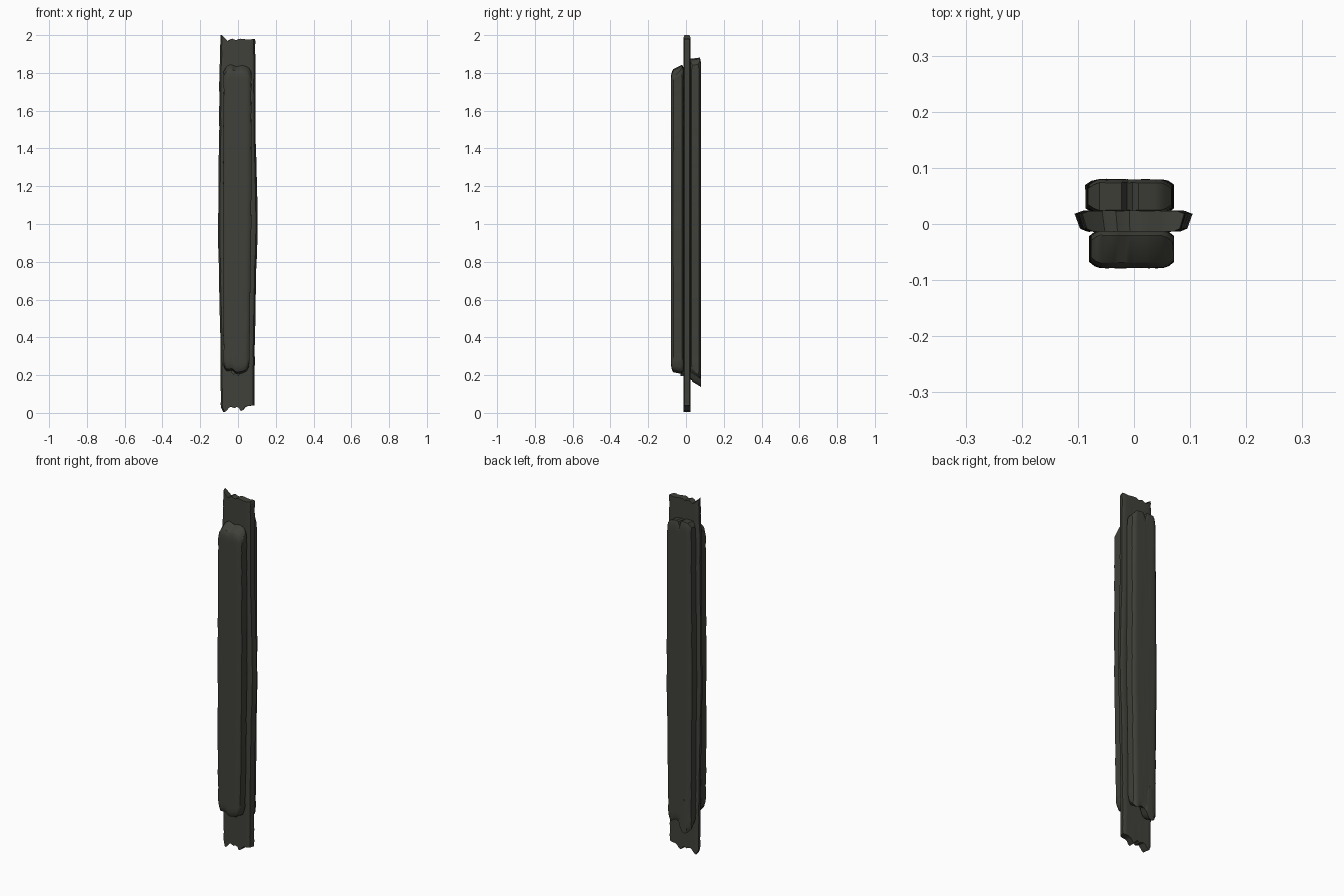
import bpy, bmesh, math, random

if "Cube" in bpy.data.objects:
    bpy.data.objects.remove(bpy.data.objects["Cube"])

random.seed(4)

wood = bpy.data.materials.new("dark weathered wood")
wood.diffuse_color = (0.052, 0.052, 0.043, 1)
wood.use_nodes = True
wood.node_tree.nodes["Principled BSDF"].inputs["Base Color"].default_value = wood.diffuse_color


def lerp(table, t):
    """Piecewise linear lookup in a list of (t, value) pairs."""
    if t <= table[0][0]:
        return table[0][1]
    for (a, va), (b, vb) in zip(table, table[1:]):
        if t <= b:
            return va + (vb - va) * (t - a) / (b - a)
    return table[-1][1]


def plank(name, left, right, y0, y1, bottom, top, chamfer, flare=0.0,
          tilt=(0, 0), soft=0.0, rough=0.0015, cols=16, rings=36):
    """Rough plank lofted along z. left/right: (z, x) edges; bottom/top:
    (u, z) broken end profiles; tilt: extra z from y0 to y1 at each end."""
    bm = bmesh.new()
    cx, cz = chamfer
    depth = y1 - y0
    # section as columns: front row then back row, chamfered at the sides
    us = [i / (cols - 1) for i in range(cols)]
    waves = [random.uniform(-1, 1) for _ in range(cols)]
    loops = []
    for k in range(rings + 1):
        t = k / rings
        jl, jr = (random.uniform(-rough, rough) for _ in range(2))
        front, back = [], []
        for i, u in enumerate(us):
            for row, is_back in ((front, False), (back, True)):
                v = 1.0 if is_back else 0.0
                zb = lerp(bottom, u) + tilt[0] * v
                zt = lerp(top, u) + tilt[1] * v
                # rings bunch up near the ends
                s = 0.5 - 0.5 * math.cos(math.pi * t)
                z = zb + (zt - zb) * s
                xl, xr = lerp(left, z), lerp(right, z)
                x = xl + jl + (xr + jr - xl - jl) * u
                if flare and not is_back:
                    x *= 1 - flare
                edge = min(u, 1 - u) * (xr - xl)
                pull = cz * max(0.0, 1 - edge / cx)
                end = min(z - zb, zt - z)
                pull += soft * max(0.0, 1 - end / 0.035) ** 2
                pull += rough * 0.35 * (1 + waves[i] * math.sin(z * 5 + i))
                pull = min(pull, depth * 0.45)
                y = y1 - pull if is_back else y0 + pull
                row.append(bm.verts.new((x, y, z)))
        loops.append((front, back))
    # long sides
    for (f0, b0), (f1, b1) in zip(loops, loops[1:]):
        ring0, ring1 = f0 + b0[::-1], f1 + b1[::-1]
        n = len(ring0)
        for i in range(n):
            j = (i + 1) % n
            bm.faces.new((ring0[i], ring0[j], ring1[j], ring1[i]))
    # broken end caps
    for f, b in (loops[0], loops[-1]):
        for i in range(cols - 1):
            bm.faces.new((f[i], f[i + 1], b[i + 1], b[i]))
    bmesh.ops.recalc_face_normals(bm, faces=bm.faces)
    me = bpy.data.meshes.new(name)
    bm.to_mesh(me)
    bm.free()
    me.materials.append(wood)
    ob = bpy.data.objects.new(name, me)
    bpy.context.collection.objects.link(ob)
    bpy.ops.object.select_all(action='DESELECT')
    ob.select_set(True)
    bpy.context.view_layer.objects.active = ob
    bpy.ops.object.shade_smooth_by_angle(angle=math.radians(35))
    return ob


# Middle board: full height, bowed edges, jagged ends
plank("middle_board",
      [(0, -0.091), (0.3, -0.093), (0.7, -0.100), (1.0, -0.106), (1.4, -0.101), (1.8, -0.098), (2, -0.092)],
      [(0, 0.087), (0.4, 0.089), (0.7, 0.096), (1.0, 0.105), (1.2, 0.102), (1.4, 0.094), (2, 0.090)],
      -0.014, 0.024,
      [(0, 0.03), (0.08, 0.0), (0.25, 0.035), (0.4, 0.025), (0.5, 0.035), (0.62, 0.005), (0.75, 0.035), (1, 0.04)],
      [(0, 2.0), (0.08, 1.985), (0.2, 1.968), (0.32, 1.982), (0.45, 1.972), (0.55, 1.982), (0.85, 1.975), (1, 1.98)],
      (0.012, 0.005), flare=0.09)

# Front board: shorter, rounded edges
plank("front_board",
      [(0.2, -0.075), (0.4, -0.077), (1.0, -0.080), (1.8, -0.076)],
      [(0.2, 0.058), (0.5, 0.064), (1.0, 0.070), (1.8, 0.070)],
      -0.079, -0.010,
      [(0, 0.26), (0.1, 0.23), (0.35, 0.235), (0.5, 0.215), (0.75, 0.22), (0.92, 0.23), (1, 0.255)],
      [(0, 1.785), (0.1, 1.81), (0.25, 1.82), (0.45, 1.808), (0.7, 1.815), (0.9, 1.805), (1, 1.785)],
      (0.014, 0.011), tilt=(-0.01, 0.025), soft=0.010)

# Back board: slightly longer, bottom splits into a lower point
plank("back_board",
      [(0.1, -0.080), (0.5, -0.082), (1.0, -0.086), (1.9, -0.080)],
      [(0.1, 0.060), (0.6, 0.066), (1.0, 0.071), (1.9, 0.068)],
      0.018, 0.080,
      [(0, 0.20), (0.15, 0.175), (0.35, 0.185), (0.45, 0.225), (0.7, 0.235), (0.85, 0.215), (1, 0.235)],
      [(0, 1.85), (0.12, 1.872), (0.4, 1.875), (0.47, 1.84), (0.55, 1.872), (0.85, 1.865), (1, 1.84)],
      (0.014, 0.010), tilt=(-0.035, 0.006), soft=0.006)

# Splinters hanging on the back board's broken end and under the front board
plank("back_splinter",
      [(0.1, -0.070), (0.4, -0.060)], [(0.1, 0.000), (0.4, -0.020)], 0.030, 0.081,
      [(0, 0.20), (0.3, 0.165), (0.6, 0.175), (1, 0.225)],
      [(0, 0.30), (0.5, 0.33), (1, 0.29)],
      (0.01, 0.008), tilt=(-0.03, 0), cols=8, rings=8)
plank("front_splinter",
      [(0.15, -0.035), (0.3, -0.04)], [(0.15, 0.008), (0.3, 0.015)], -0.030, -0.008,
      [(0, 0.215), (0.3, 0.20), (0.55, 0.212), (0.8, 0.19), (1, 0.21)],
      [(0, 0.28), (1, 0.28)],
      (0.01, 0.005), cols=8, rings=6)
